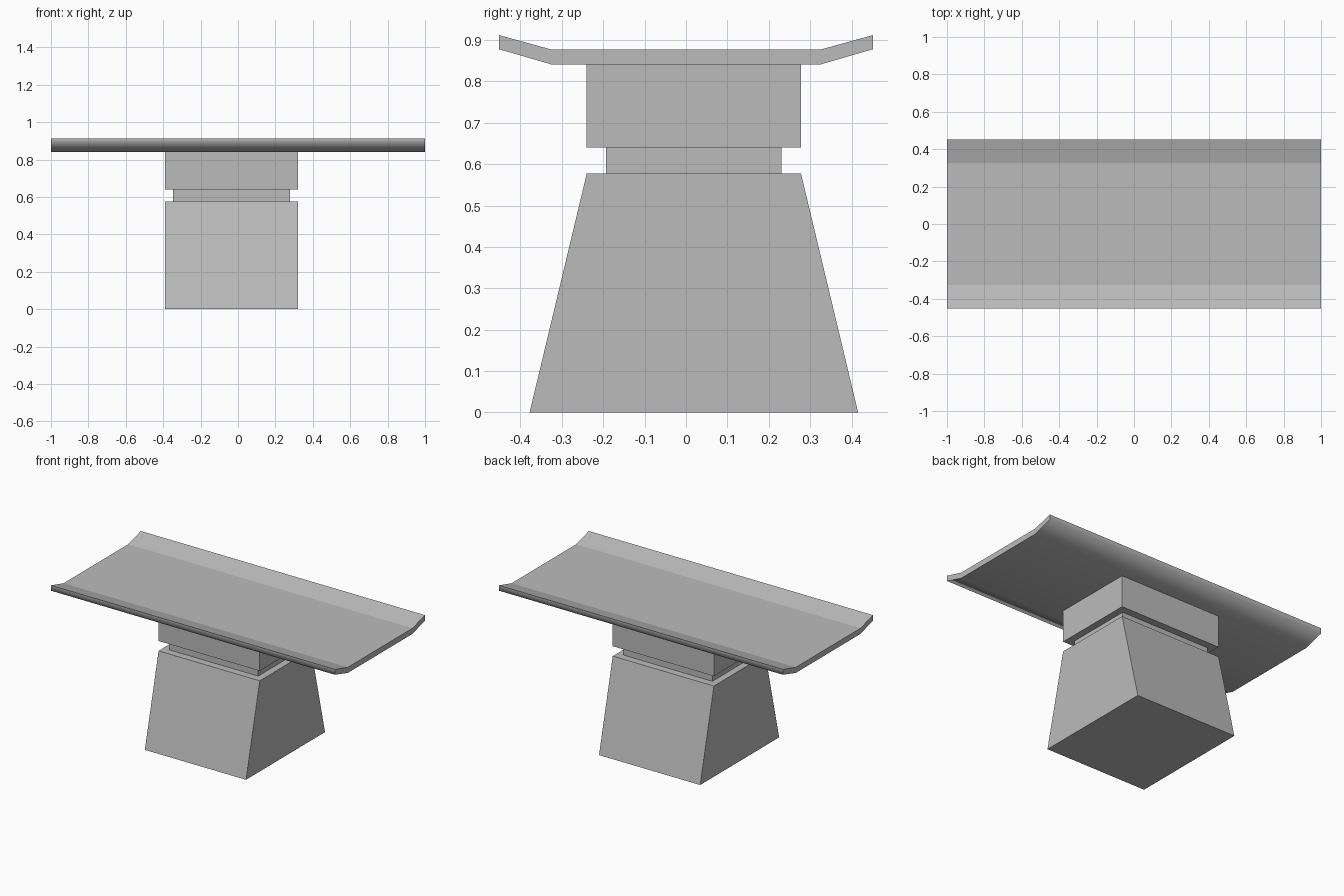
import bpy
import bmesh

cube = bpy.data.objects.get("Cube")
if cube:
    bpy.data.objects.remove(cube, do_unlink=True)

grey = bpy.data.materials.new("plain grey")
grey.use_nodes = True
colour = (0.5, 0.5, 0.5, 1)
grey.diffuse_color = colour
grey.node_tree.nodes["Principled BSDF"].inputs["Base Color"].default_value = colour


def extrude_profile(name, profile, x0, x1):
    """Sweep a closed (y, z) outline along x."""
    bm = bmesh.new()
    face = bm.faces.new([bm.verts.new((x0, y, z)) for y, z in profile])
    result = bmesh.ops.extrude_face_region(bm, geom=[face])
    moved = [v for v in result["geom"] if isinstance(v, bmesh.types.BMVert)]
    bmesh.ops.translate(bm, verts=moved, vec=(x1 - x0, 0, 0))
    bmesh.ops.recalc_face_normals(bm, faces=bm.faces)
    mesh = bpy.data.meshes.new(name)
    bm.to_mesh(mesh)
    bm.free()
    mesh.materials.append(grey)
    obj = bpy.data.objects.new(name, mesh)
    bpy.context.collection.objects.link(obj)
    return obj


def pedestal_part(name, half_x, half_bottom, half_top, z0, z1):
    """Block on the shared, slightly off-centre pedestal axis."""
    cx, cy = -0.035, 0.019
    outline = [(cy - half_bottom, z0), (cy + half_bottom, z0),
               (cy + half_top, z1), (cy - half_top, z1)]
    return extrude_profile(name, outline, cx - half_x, cx + half_x)


# Pedestal: flared foot, recessed neck, upper block
pedestal_part("flared_base", 0.356, 0.397, 0.259, 0, 0.577)
pedestal_part("recessed_neck", 0.312, 0.212, 0.212, 0.577, 0.64)
pedestal_part("upper_block", 0.356, 0.259, 0.259, 0.64, 0.841)

# Table top with upturned long edges
half = [(0.325, 0.841), (0.452, 0.878), (0.452, 0.912), (0.325, 0.877)]
outline = half + [(-y, z) for y, z in reversed(half)]
top = extrude_profile("table_top", outline, -1, 1)

# Underside and lips shade smoothly; upper surface and ends stay crisp
mesh = top.data
for poly in mesh.polygons:
    poly.use_smooth = abs(poly.normal.x) < 0.5 and poly.normal.z < 0.5
bm = bmesh.new()
bm.from_mesh(mesh)
for edge in bm.edges:
    edge.smooth = all(f.smooth for f in edge.link_faces)
bm.to_mesh(mesh)
bm.free()
